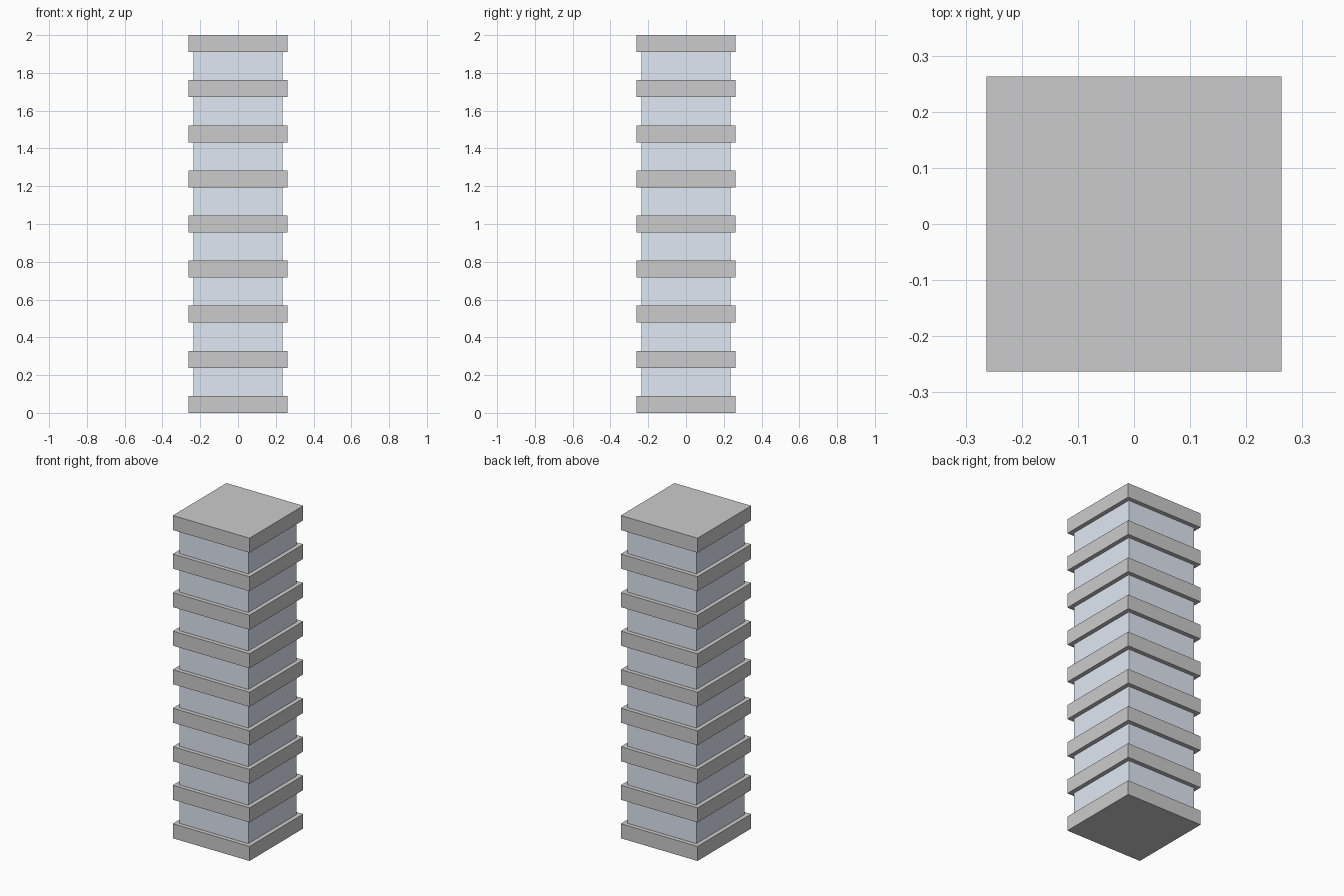
import bpy

if "Cube" in bpy.data.objects:
    bpy.data.objects.remove(bpy.data.objects["Cube"])

FLOORS = 8
SLAB_W, SLAB_H = 0.526, 0.09
GLASS_W = 0.473
PITCH = (2.0 - SLAB_H) / FLOORS

glass = bpy.data.materials.new("glass")
glass.diffuse_color = (0.75, 0.81, 0.91, 1)
glass.use_nodes = True
glass.node_tree.nodes["Principled BSDF"].inputs["Base Color"].default_value = glass.diffuse_color


def box(name, width, z0, z1, mat=None):
    bpy.ops.mesh.primitive_cube_add(size=1, location=(0, 0, (z0 + z1) / 2))
    ob = bpy.context.object
    ob.name = name
    ob.scale = (width, width, z1 - z0)
    bpy.ops.object.transform_apply(location=False, rotation=False, scale=True)
    if mat:
        ob.data.materials.append(mat)
    return ob


# Floor slabs, including ground slab and roof
for i in range(FLOORS + 1):
    box(f"floor_slab_{i}", SLAB_W, i * PITCH, i * PITCH + SLAB_H)

# Recessed glazed storeys between the slabs
for i in range(FLOORS):
    box(f"glazed_storey_{i}", GLASS_W, i * PITCH + SLAB_H, (i + 1) * PITCH, glass)
